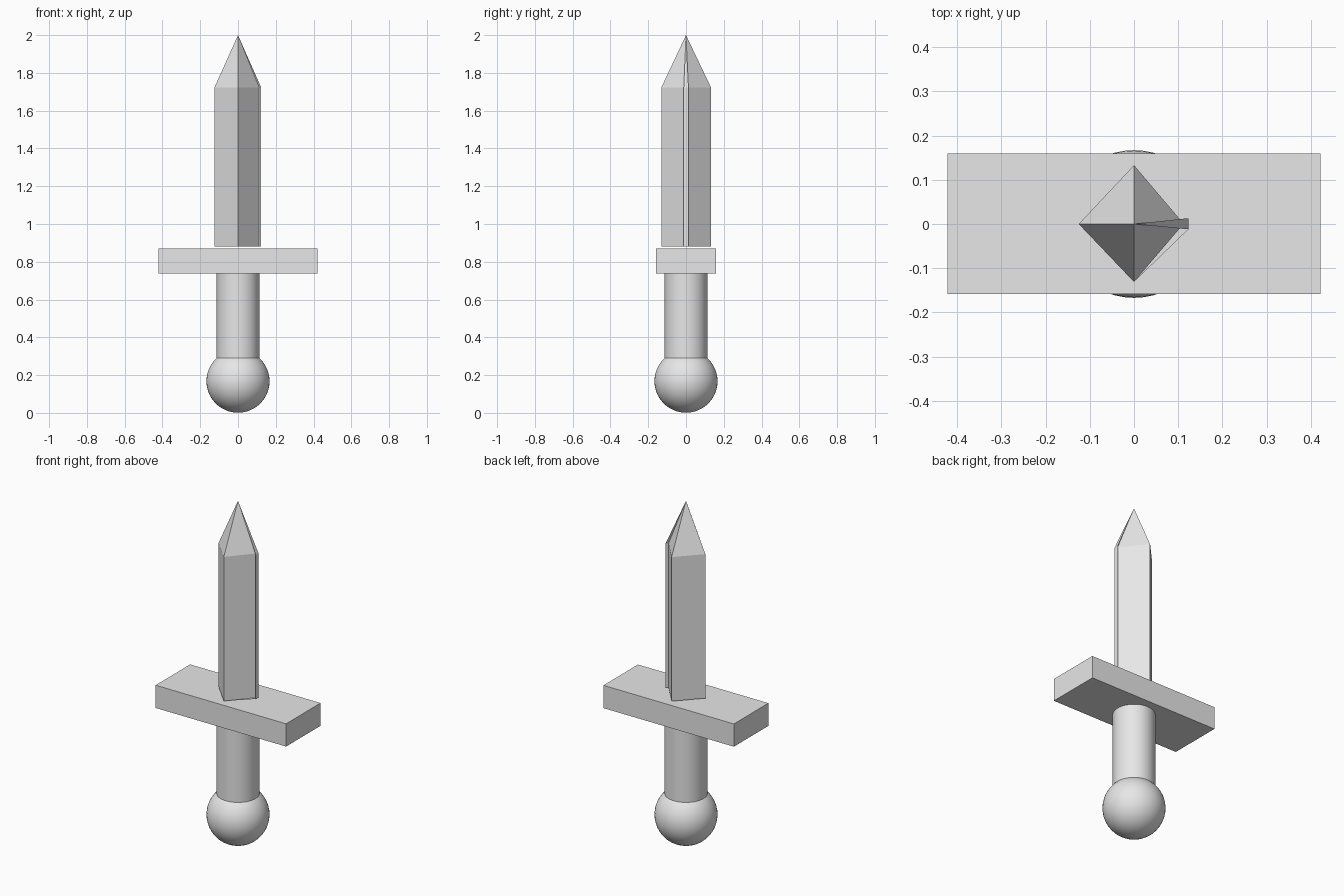
import bpy, bmesh, math

cube = bpy.data.objects.get("Cube")
if cube:
    bpy.data.objects.remove(cube, do_unlink=True)

# Single plain material
grey = bpy.data.materials.new("plain_grey")
grey.use_nodes = True
colour = (0.8, 0.8, 0.8, 1)
grey.diffuse_color = colour
grey.node_tree.nodes["Principled BSDF"].inputs["Base Color"].default_value = colour


def finish(name, smooth=False):
    obj = bpy.context.object
    obj.name = name
    obj.data.materials.append(grey)
    if smooth:
        bpy.ops.object.shade_smooth_by_angle(angle=math.radians(40))
    return obj


# Round pommel
bpy.ops.mesh.primitive_uv_sphere_add(segments=48, ring_count=24, radius=0.167, location=(0, 0, 0.168))
finish("pommel", True)

# Cylindrical grip, sunk into the pommel
bpy.ops.mesh.primitive_cylinder_add(vertices=48, radius=0.113, depth=0.5, location=(0, 0, 0.49))
finish("grip", True)

# Flat crossguard
bpy.ops.mesh.primitive_cube_add(size=1, location=(0, 0.001, 0.804))
guard = finish("crossguard")
guard.scale = (0.843, 0.318, 0.133)

# Diamond blade whose two right-hand panels overlap along a thin edge
section = [(-0.125, 0), (0, -0.131), (0.123, 0.013), (0.123, -0.012), (0, 0.133)]
bm = bmesh.new()
low = [bm.verts.new((x, y, 0.88)) for x, y in section]
high = [bm.verts.new((x, y, 1.722)) for x, y in section]
tip = bm.verts.new((0, 0, 2))
for i in range(5):
    j = (i + 1) % 5
    sides = [low[i], low[j], high[j], high[i]]
    point = [high[i], high[j], tip]
    if i == 2:  # the overlapped edge strip faces outward
        sides.reverse()
        point.reverse()
    bm.faces.new(sides)
    bm.faces.new(point)
bm.faces.new([low[4], low[3], low[1], low[0]])
mesh = bpy.data.meshes.new("blade")
bm.to_mesh(mesh)
bm.free()
blade = bpy.data.objects.new("blade", mesh)
bpy.context.collection.objects.link(blade)
bpy.context.view_layer.objects.active = blade
finish("blade")
